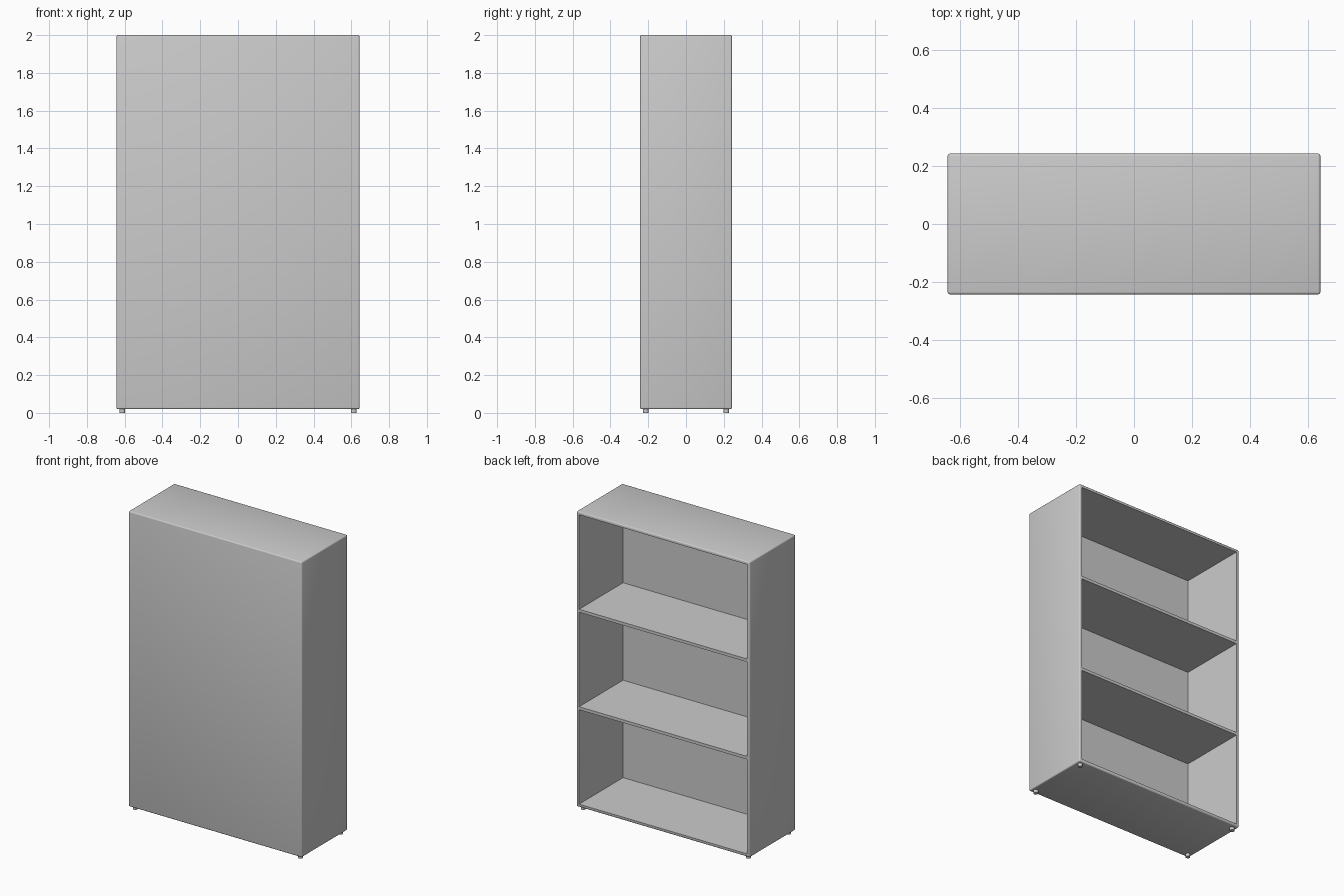
import bpy

if "Cube" in bpy.data.objects:
    bpy.data.objects.remove(bpy.data.objects["Cube"])

HX, HY = 0.643, 0.243      # half width, half depth
Z0, Z1 = 0.02, 2.0         # carcass bottom and top
T = 0.02                   # panel thickness


def box(name, lo, hi):
    bpy.ops.mesh.primitive_cube_add(size=1, location=[(a + b) / 2 for a, b in zip(lo, hi)])
    ob = bpy.context.object
    ob.name = name
    ob.scale = [b - a for a, b in zip(lo, hi)]
    bpy.ops.object.transform_apply(location=False, rotation=False, scale=True)
    return ob


# Carcass: softly rounded outer box, closed at the front (-y)
carcass = box("bookcase_carcass", (-HX, -HY, Z0), (HX, HY, Z1))
bev = carcass.modifiers.new("rounded_edges", 'BEVEL')
bev.width = 0.008
bev.segments = 3

# Three equal compartments opening towards +y, leaving the shelves between
pitch = (Z1 - Z0 - T) / 3
cutters = []
for i in range(3):
    low = Z0 + T + i * pitch
    c = box(f"compartment_cutter_{i}", (-HX + T, -HY + T, low),
            (HX - T, HY + 0.1, low + pitch - T))
    c.hide_render = True
    cutters.append(c)
    m = carcass.modifiers.new(f"compartment_{i}", 'BOOLEAN')
    m.operation = 'DIFFERENCE'
    m.solver = 'EXACT'
    m.object = c

bpy.ops.object.select_all(action='DESELECT')
carcass.select_set(True)
bpy.context.view_layer.objects.active = carcass
for m in list(carcass.modifiers):
    bpy.ops.object.modifier_apply(modifier=m.name)
bpy.ops.object.shade_smooth_by_angle()
for c in cutters:
    bpy.data.objects.remove(c)

# Four small round feet
for sx, side in ((-1, "left"), (1, "right")):
    for sy, end in ((-1, "front"), (1, "back")):
        bpy.ops.mesh.primitive_cylinder_add(vertices=24, radius=0.015, depth=0.022,
                                            location=(sx * 0.613, sy * 0.213, 0.011))
        bpy.context.object.name = f"{end}_{side}_foot"
        bpy.ops.object.shade_smooth_by_angle()
